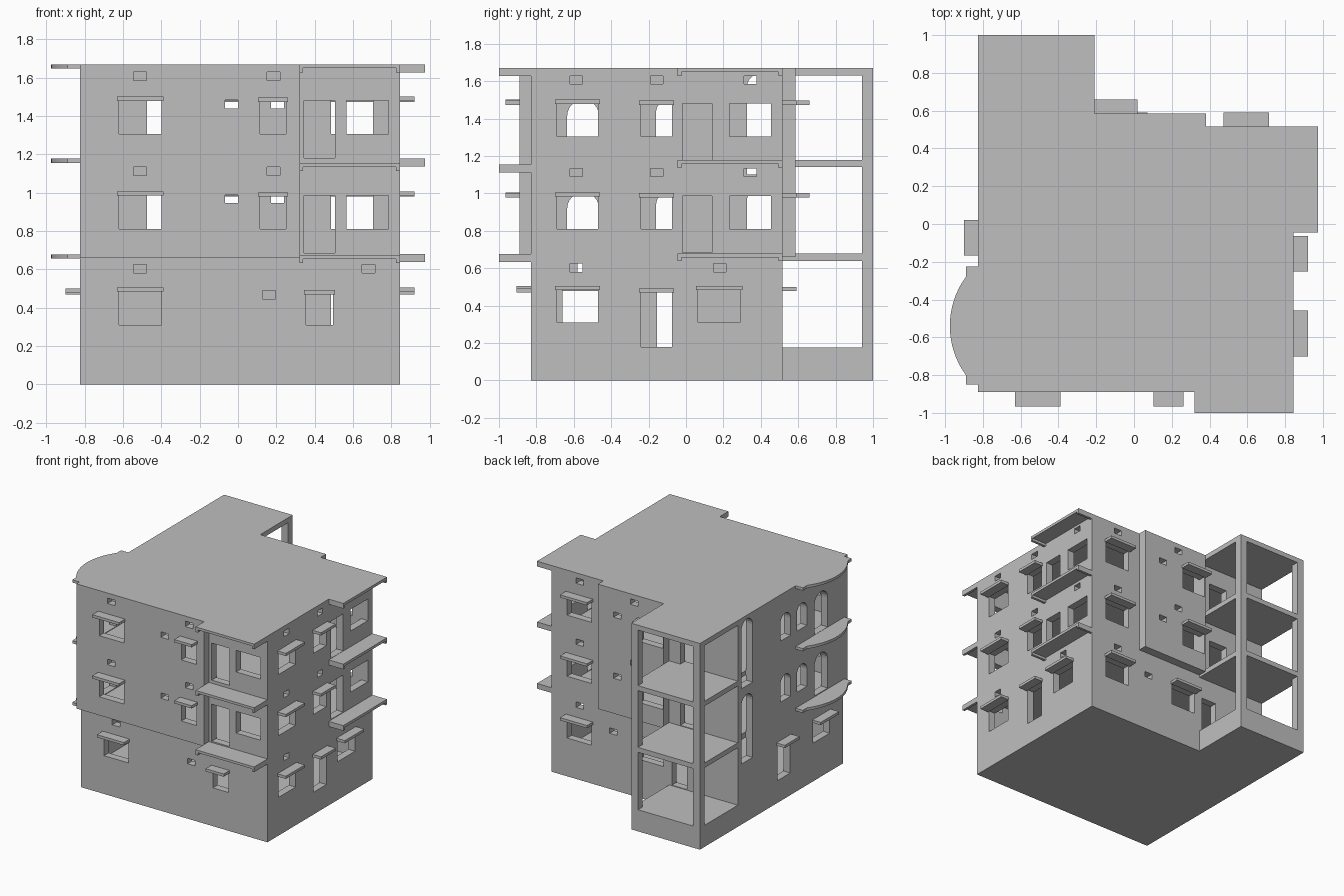
import bpy, bmesh, math

if "Cube" in bpy.data.objects:
    bpy.data.objects.remove(bpy.data.objects["Cube"])

grey = bpy.data.materials.new("plaster_grey")
grey.diffuse_color = (0.52, 0.52, 0.52, 1)
grey.use_nodes = True
grey.node_tree.nodes["Principled BSDF"].inputs["Base Color"].default_value = grey.diffuse_color
T = 0.06  # wall thickness
W, E, S, N = -0.825, 0.845, -0.83, 0.515  # outer wall planes


def prism(bm, pts, z0, z1):
    """Extrude a plan outline from z0 to z1."""
    f = bm.faces.new([bm.verts.new((x, y, z0)) for x, y in pts])
    r = bmesh.ops.extrude_face_region(bm, geom=[f])
    for v in r["geom"]:
        if isinstance(v, bmesh.types.BMVert):
            v.co.z = z1


def box(bm, x0, x1, y0, y1, z0, z1):
    prism(bm, [(x0, y0), (x1, y0), (x1, y1), (x0, y1)], z0, z1)


def finish(name, bm):
    bmesh.ops.recalc_face_normals(bm, faces=bm.faces)
    me = bpy.data.meshes.new(name)
    bm.to_mesh(me)
    bm.free()
    me.materials.append(grey)
    ob = bpy.data.objects.new(name, me)
    bpy.context.collection.objects.link(ob)
    return ob


def boxes(name, specs):
    bm = bmesh.new()
    for s in specs:
        box(bm, *s)
    return finish(name, bm)


def cut(ob, cutter):
    m = ob.modifiers.new("cut", "BOOLEAN")
    m.operation, m.solver, m.object = "DIFFERENCE", "EXACT", cutter
    bpy.context.view_layer.update()
    dg = bpy.context.evaluated_depsgraph_get()
    me = bpy.data.meshes.new_from_object(ob.evaluated_get(dg))
    ob.modifiers.clear()
    ob.data = me


# Openings and hoods: collected per wall as (side, wall plane, a0, a1, z0, z1)
holes = bmesh.new()
hoods = bmesh.new()


def hole(side, p, a0, a1, z0, z1, hood=False):
    d, o, i = 0.075, 0.03, T + 0.003
    if side == "S":
        box(holes, a0, a1, p - o, p + i, z0, z1)
    elif side == "N":
        box(holes, a0, a1, p - i, p + o, z0, z1)
    elif side == "E":
        box(holes, p - i, p + o, a0, a1, z0, z1)
    else:
        box(holes, p - o, p + i, a0, a1, z0, z1)
    if hood:
        b0, b1, h0, h1 = a0 - 0.011, a1 + 0.011, z1 - 0.006, z1 + 0.016
        if side == "S":
            box(hoods, b0, b1, p - d, p, h0, h1)
        elif side == "N":
            box(hoods, b0, b1, p, p + d, h0, h1)
        elif side == "E":
            box(hoods, p, p + d, b0, b1, h0, h1)
        else:
            box(hoods, p - d, p, b0, b1, h0, h1)


def arch(y0, y1, z0, z1):
    """Round-topped opening in the left wall."""
    r, c = (y1 - y0) / 2, (y0 + y1) / 2
    pts = [(y0, z0), (y1, z0)]
    pts += [(c + r * math.cos(math.pi * k / 12), z1 - r + r * math.sin(math.pi * k / 12))
            for k in range(13)]
    f = holes.faces.new([holes.verts.new((W - 0.03, y, z)) for y, z in pts])
    for v in bmesh.ops.extrude_face_region(holes, geom=[f])["geom"]:
        if isinstance(v, bmesh.types.BMVert):
            v.co.x = W + T + 0.003


def vent(side, p, a, z):
    hole(side, p, a - 0.034, a + 0.034, z, z + 0.044)


# Upper floors, repeated with the storey height
for dz in (0.0, 0.495):
    F, B = -0.89, 0.585
    hole("S", F, -0.62, -0.40, 0.81 + dz, 0.99 + dz, True)
    hole("S", F, 0.115, 0.25, 0.81 + dz, 0.985 + dz, True)
    hole("S", S, 0.345, 0.505, 0.685 + dz, 0.985 + dz)
    hole("S", S, 0.565, 0.785, 0.81 + dz, 0.985 + dz)
    for a, z in ((-0.512, 1.09), (0.185, 1.09), (-0.035, 0.945)):
        vent("S", F, a, z + dz)
    hole("E", E, -0.69, -0.47, 0.81 + dz, 0.99 + dz, True)
    hole("E", E, -0.24, -0.075, 0.81 + dz, 0.985 + dz, True)
    hole("E", E, -0.018, 0.14, 0.685 + dz, 0.985 + dz)
    hole("E", E, 0.232, 0.455, 0.81 + dz, 0.985 + dz)
    for a in (-0.587, -0.157, 0.343):
        vent("E", E, a, 1.09 + dz)
    hole("N", N, 0.485, 0.705, 0.81 + dz, 0.985 + dz, True)
    hole("N", B, -0.203, 0.008, 0.81 + dz, 0.985 + dz, True)
    hole("N", N, -0.475, -0.31, 0.685 + dz, 0.995 + dz)
    for p, a, z in ((N, 0.59, 1.09), (B, 0.055, 1.09), (B, 0.205, 0.945)):
        vent("N", p, a, z + dz)
    arch(-0.635, -0.465, 0.685 + dz, 1.005 + dz)
    arch(-0.37, -0.24, 0.80 + dz, 1.005 + dz)
    arch(-0.16, -0.03, 0.80 + dz, 1.005 + dz)
for dz in (0.0, 0.61):
    arch(0.325, 0.47, 0.49 + dz, 1.03 + dz)

# Ground floor openings
hole("S", S, -0.62, -0.40, 0.31, 0.49, True)
hole("S", S, 0.355, 0.495, 0.31, 0.475, True)
hole("E", E, -0.69, -0.47, 0.31, 0.49, True)
hole("E", E, -0.24, -0.075, 0.18, 0.475, True)
hole("E", E, 0.065, 0.29, 0.31, 0.49, True)
hole("N", N, 0.485, 0.705, 0.31, 0.485, True)
hole("N", N, -0.16, 0.06, 0.31, 0.485, True)
hole("N", N, -0.37, -0.235, 0.18, 0.47)
hole("W", W, -0.66, -0.45, 0.31, 0.485, True)
hole("W", W, -0.155, 0.01, 0.18, 0.475, True)
for side, p, a, z in (("S", S, -0.512, 0.58), ("S", S, 0.68, 0.58), ("S", S, 0.162, 0.445),
                      ("E", E, -0.587, 0.58), ("E", E, 0.18, 0.58), ("N", N, 0.59, 0.58),
                      ("N", N, 0.29, 0.45), ("W", W, -0.545, 0.58)):
    vent(side, p, a, z)
hole_cutter = finish("opening_cutter", holes)
finish("window_hoods", hoods)

# Hollow rooms
rooms = bmesh.new()
box(rooms, W + T, E - T, S + T, N - T, 0.175, 0.635)
inner = [(W + T, -0.83), (0.26, -0.83), (0.26, S + T), (E - T, S + T), (E - T, N - T),
         (0.32, N - T), (0.32, 0.525), (-0.205, 0.525), (-0.205, N - T), (W + T, N - T)]
for z0, z1 in ((0.68, 1.14), (1.175, 1.64)):
    prism(rooms, inner, z0, z1)
room_cutter = finish("room_cutter", rooms)

# Building shells: plain ground floor, overhanging upper floors
ground = boxes("ground_floor", [(W, E, S, N, 0, 0.66)])
bm = bmesh.new()
prism(bm, [(W, -0.89), (0.32, -0.89), (0.32, S), (E, S), (E, N), (0.38, N),
           (0.38, 0.585), (-0.21, 0.585), (-0.21, N), (W, N)], 0.66, 1.67)
upper = finish("upper_floors", bm)
for ob in (ground, upper):
    cut(ob, room_cutter)
    cut(ob, hole_cutter)
for c in (room_cutter, hole_cutter):
    bpy.data.objects.remove(c)

# Front corner balconies and right side balconies: slab with end beams
front, side = [], []
for z in (0.675, 1.155, 1.67):
    front.append((0.32, E, -1, S, z - 0.02, z))
    front += [(a, a + 0.02, -1, S, z - 0.042, z - 0.02) for a in (0.32, E - 0.02)]
for z in (0.68, 1.178, 1.67):
    side.append((E, 0.975, -0.045, N, z - 0.022, z))
    side += [(E, 0.975, a, a + 0.02, z - 0.042, z - 0.022) for a in (-0.045, N - 0.02)]
boxes("front_balconies", front)
boxes("right_balconies", side)

# Curved balconies on the left
bm = bmesh.new()
R, half = 0.44, math.asin(0.26 / 0.44)
curve = [(-0.975 + R - R * math.cos(t), -0.54 + R * math.sin(t))
         for t in [half * (k / 10 - 1) for k in range(21)]]
outline = [(W, -0.85), (-0.89, -0.85)] + curve + [(-0.89, -0.225), (W, -0.225)]
for z in (0.678, 1.178, 1.67):
    prism(bm, outline, z - 0.022, z)
finish("curved_balconies", bm)

# Open rear porch tower: plinth, slabs and two corner posts
boxes("porch_plinth", [(W, -0.21, N, 1, 0, 0.175)])
boxes("porch_slabs", [(W, -0.21, N, 1, z - 0.04, z) for z in (0.68, 1.18, 1.67)])
boxes("porch_posts", [(x, x + T, 1 - T, 1, z0, z1) for x in (W, -0.21 - T)
                      for z0, z1 in ((0.175, 0.64), (0.68, 1.14), (1.18, 1.63))])
